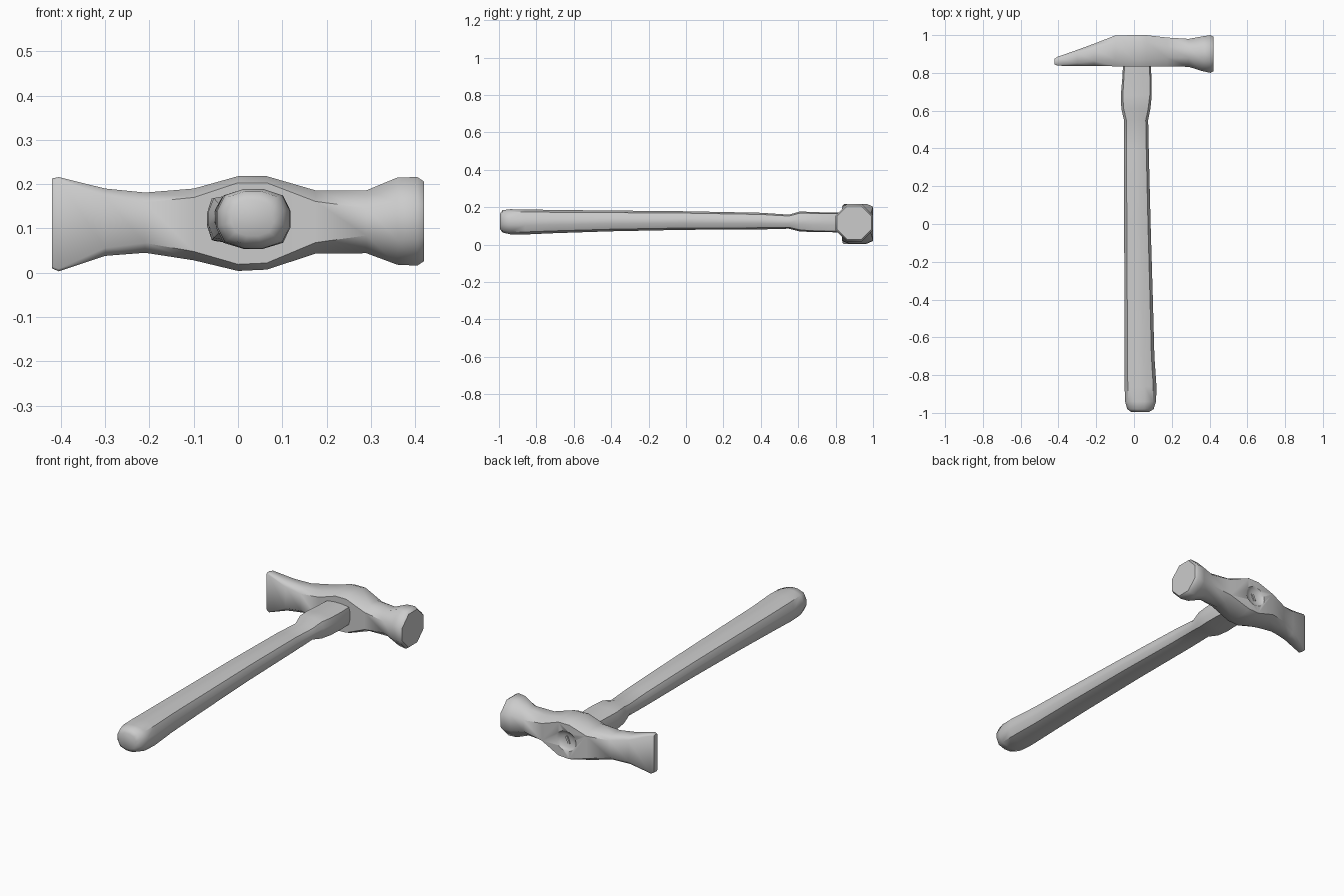
import bpy, bmesh
from math import cos, sin, pi, radians

if "Cube" in bpy.data.objects:
    bpy.data.objects.remove(bpy.data.objects["Cube"])


def finish(obj, angle):
    bpy.ops.object.select_all(action='DESELECT')
    obj.select_set(True)
    bpy.context.view_layer.objects.active = obj
    bpy.ops.object.shade_smooth_by_angle(angle=radians(angle))


def loft(name, rings):
    """Skin a list of equal-length point rings and cap both ends."""
    bm = bmesh.new()
    loops = [[bm.verts.new(p) for p in ring] for ring in rings]
    n = len(loops[0])
    for a, b in zip(loops, loops[1:]):
        for i in range(n):
            j = (i + 1) % n
            bm.faces.new((a[i], a[j], b[j], b[i]))
    bm.faces.new(loops[0])
    bm.faces.new(loops[-1])
    bmesh.ops.recalc_face_normals(bm, faces=bm.faces)
    mesh = bpy.data.meshes.new(name)
    bm.to_mesh(mesh)
    bm.free()
    obj = bpy.data.objects.new(name, mesh)
    bpy.context.collection.objects.link(obj)
    return obj


def octagon(x, y0, y1, z0, z1, cy, cz):
    """Chamfered rectangle across the head."""
    yz = [(y0 + cy, z0), (y1 - cy, z0), (y1, z0 + cz), (y1, z1 - cz),
          (y1 - cy, z1), (y0 + cy, z1), (y0, z1 - cz), (y0, z0 + cz)]
    return [(x, y, z) for y, z in yz]


def oval(y, x0, x1, z0, z1, power, sides=12):
    """Rounded section across the handle; a higher power is boxier."""
    ring = []
    for i in range(sides):
        a = 2 * pi * (i + 0.5) / sides
        c, s = cos(a), sin(a)
        k = (abs(c) ** power + abs(s) ** power) ** (-1 / power)
        m = max(abs(c), abs(s)) * k if power < 3 else 1
        ring.append(((x0 + x1) / 2 + (x1 - x0) / 2 * min(1, c * k / max(m, 0.95)),
                     y,
                     (z0 + z1) / 2 + (z1 - z0) / 2 * min(1, s * k / max(m, 0.95))))
    return ring


# Head: wedge peen on the left, octagonal striking face on the right
head = loft("hammer_head", [octagon(*s) for s in [
    (-0.42, 0.845, 0.875, 0.01, 0.213, 0.005, 0.004),
    (-0.405, 0.838, 0.885, 0.003, 0.216, 0.006, 0.006),
    (-0.30, 0.837, 0.922, 0.038, 0.190, 0.015, 0.018),
    (-0.21, 0.836, 0.955, 0.045, 0.181, 0.028, 0.022),
    (-0.10, 0.835, 0.998, 0.028, 0.190, 0.035, 0.020),
    (0.00, 0.835, 1.0, 0.004, 0.218, 0.035, 0.015),
    (0.065, 0.835, 1.0, 0.007, 0.218, 0.035, 0.015),
    (0.175, 0.835, 0.987, 0.043, 0.186, 0.045, 0.025),
    (0.29, 0.832, 0.980, 0.044, 0.186, 0.048, 0.040),
    (0.36, 0.810, 0.993, 0.018, 0.215, 0.056, 0.056),
    (0.405, 0.800, 1.0, 0.016, 0.216, 0.060, 0.060),
    (0.42, 0.808, 0.992, 0.026, 0.206, 0.055, 0.055),
]])

# Shallow recess where the handle end sits in the back of the head
bpy.ops.mesh.primitive_uv_sphere_add(segments=16, ring_count=10, location=(0.02, 1.01, 0.112))
cutter = bpy.context.object
cutter.name = "eye_recess_cutter"
cutter.scale = (0.065, 0.03, 0.058)
bpy.ops.object.transform_apply(location=False, rotation=False, scale=True)
cutter.hide_render = True
mod = head.modifiers.new("eye_recess", 'BOOLEAN')
mod.operation = 'DIFFERENCE'
mod.solver = 'EXACT'
mod.object = cutter
bpy.context.view_layer.objects.active = head
bpy.ops.object.modifier_apply(modifier=mod.name)
bpy.data.objects.remove(cutter)
finish(head, 48)

# Handle: swelling grip, slim shaft, boxy shoulder under the head
handle = loft("handle", [oval(*s) for s in [
    (-0.995, -0.015, 0.08, 0.083, 0.165, 2.4),
    (-0.98, -0.036, 0.104, 0.064, 0.184, 2.4),
    (-0.94, -0.047, 0.117, 0.055, 0.189, 2.4),
    (-0.86, -0.050, 0.119, 0.054, 0.188, 2.5),
    (-0.70, -0.050, 0.108, 0.061, 0.185, 2.5),
    (-0.40, -0.051, 0.100, 0.071, 0.182, 2.5),
    (0.00, -0.052, 0.088, 0.079, 0.178, 2.5),
    (0.40, -0.053, 0.078, 0.081, 0.170, 2.5),
    (0.55, -0.053, 0.075, 0.085, 0.160, 2.5),
    (0.61, -0.067, 0.087, 0.070, 0.177, 4),
    (0.68, -0.070, 0.094, 0.067, 0.174, 5),
    (0.77, -0.062, 0.093, 0.066, 0.171, 6),
    (0.90, -0.055, 0.085, 0.065, 0.170, 6),
]])
finish(handle, 45)

# Small wedge in the handle end
bpy.ops.mesh.primitive_cube_add(size=1, location=(0.02, 0.978, 0.112), rotation=(0, radians(25), 0))
wedge = bpy.context.object
wedge.name = "eye_wedge"
wedge.scale = (0.012, 0.02, 0.04)
